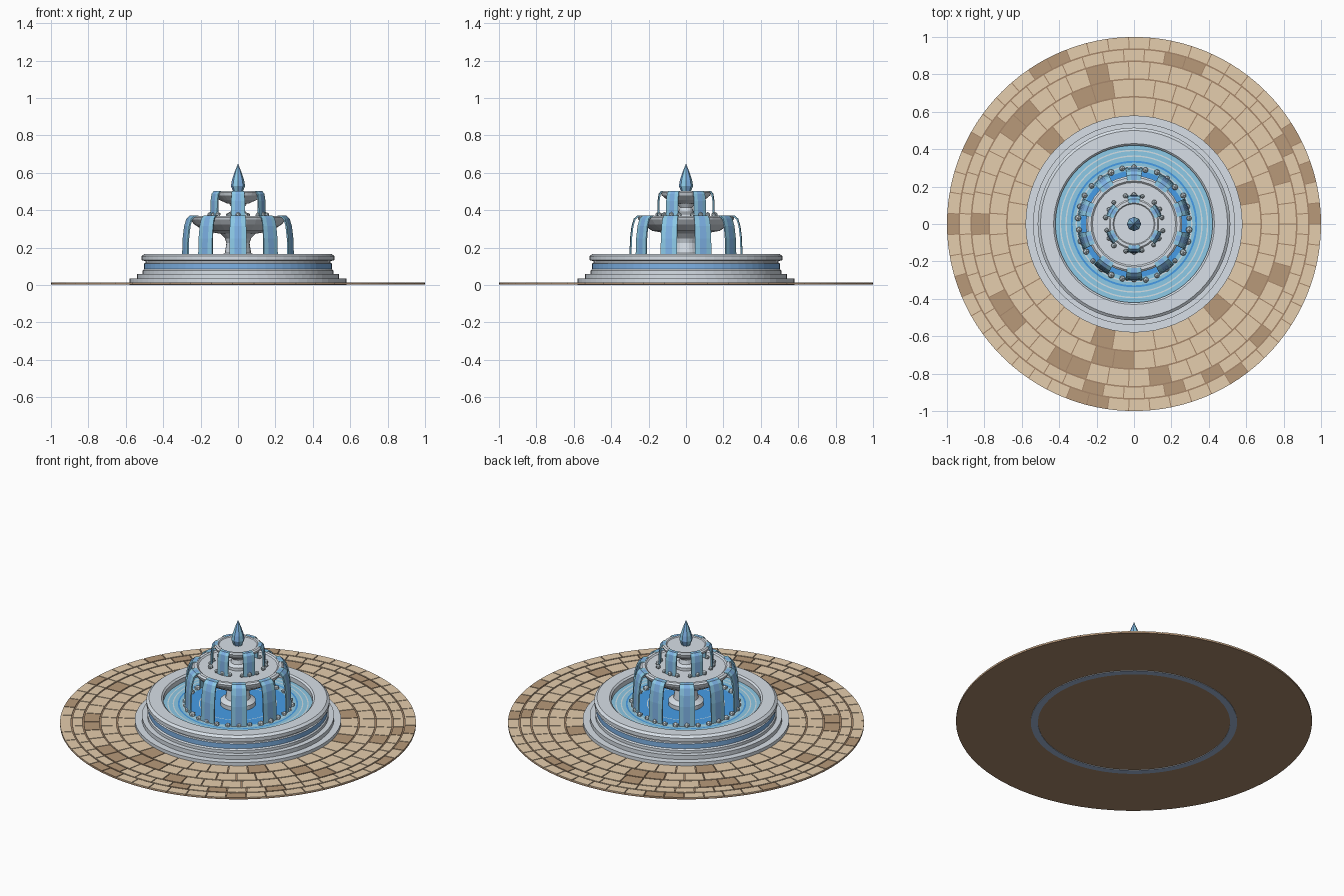
import bpy, bmesh, math, random
from math import cos, sin, pi, radians

if "Cube" in bpy.data.objects:
    bpy.data.objects.remove(bpy.data.objects["Cube"])

random.seed(4)


def material(name, rgb):
    m = bpy.data.materials.new(name)
    lin = [((c / 255 + 0.055) / 1.055) ** 2.4 for c in rgb]
    m.diffuse_color = (*lin, 1)
    m.use_nodes = True
    m.node_tree.nodes["Principled BSDF"].inputs["Base Color"].default_value = m.diffuse_color
    return m


STONE = material("pale stone", (215, 223, 231))
SLATE = material("blue stone", (160, 182, 214))
BAND = material("band blue", (126, 178, 230))
DEEP = material("deep water", (72, 160, 236))
LIGHT = material("light water", (148, 212, 243))
FOAM = material("foam", (224, 240, 248))
TAN = material("tan paving", (229, 205, 173))
BROWN = material("brown paving", (184, 154, 122))
JOINT = material("joint brown", (168, 136, 108))


def finish(name, bm, mats, normals=True):
    if normals:
        bmesh.ops.recalc_face_normals(bm, faces=bm.faces)
    me = bpy.data.meshes.new(name)
    bm.to_mesh(me)
    bm.free()
    for m in mats:
        me.materials.append(m)
    ob = bpy.data.objects.new(name, me)
    bpy.context.collection.objects.link(ob)
    return ob


def lathe(name, profile, sides, mats, rule=None, closed=False):
    """Spin (r, z) points about z; rule(segment, side) gives the material index."""
    bm = bmesh.new()
    rings = []
    for r, z in profile:
        if r < 1e-6:
            rings.append([bm.verts.new((0, 0, z))] * sides)
        else:
            rings.append([bm.verts.new((r * cos(2 * pi * i / sides), r * sin(2 * pi * i / sides), z))
                          for i in range(sides)])
    n = len(rings)
    for s in range(n if closed else n - 1):
        a, b = rings[s], rings[(s + 1) % n]
        for i in range(sides):
            j = (i + 1) % sides
            quad = list(dict.fromkeys((a[i], a[j], b[j], b[i])))
            f = bm.faces.new(quad)
            if rule:
                f.material_index = rule(s, i)
    return finish(name, bm, mats)


# Brown bed under the paving
lathe("paving_bed", [(0, 0.003), (1, 0.003), (1, 0.011), (0, 0.011)], 96, [JOINT])

# Paving stones in five rings, a few of them brown
bm = bmesh.new()
edges = [0.57, 0.68, 0.775, 0.87, 0.935, 1.0]
for k in range(5):
    r0, r1 = edges[k] + 0.004, edges[k + 1] - (0.004 if k < 4 else 0)
    count = round(2 * pi * (r0 + r1) / 2 / 0.11)
    for t in range(count):
        step = 2 * pi / count
        gap = 0.0025 / r0
        a0 = (t + 0.5 * (k % 2)) * step + gap
        a1 = a0 + step - 2 * gap
        angles = [a0, (a0 + a1) / 2, a1]
        outline = [(r0, a) for a in angles] + [(r1, a) for a in reversed(angles)]
        low = [bm.verts.new((r * cos(a), r * sin(a), 0.010)) for r, a in outline]
        top = [bm.verts.new((r * cos(a), r * sin(a), 0.015)) for r, a in outline]
        faces = [bm.faces.new(top)]
        for i in range(6):
            j = (i + 1) % 6
            faces.append(bm.faces.new((low[i], low[j], top[j], top[i])))
        idx = 1 if random.random() < 0.15 else 0
        for f in faces:
            f.material_index = idx
finish("paving_stones", bm, [TAN, BROWN])

# Basin: two steps, wall with painted band, rounded rim
basin = [(0.54, 0.0), (0.58, 0.0), (0.58, 0.035), (0.54, 0.035), (0.54, 0.06),
         (0.51, 0.06), (0.51, 0.078), (0.503, 0.085), (0.503, 0.115), (0.495, 0.118),
         (0.495, 0.128), (0.515, 0.133), (0.515, 0.155), (0.50, 0.167),
         (0.43, 0.167), (0.42, 0.158), (0.42, 0.05), (0.54, 0.02)]
lathe("basin", basin, 64, [STONE, BAND, SLATE],
      lambda s, i: {0: 2, 7: 1}.get(s, 0), closed=True)

# Pool surface with ripple rings
radii = [0.0, 0.215, 0.22, 0.285, 0.305, 0.312, 0.328, 0.338, 0.36, 0.367, 0.39, 0.397, 0.421]
tones = [0, 2, 0, 1, 2, 1, 0, 1, 2, 1, 2, 1]
lathe("pool_water", [(r, 0.13) for r in radii], 64, [DEEP, LIGHT, FOAM],
      lambda s, i: tones[s])

# Lower column and bowl
lathe("lower_column", [(0.10, 0.12), (0.10, 0.155), (0.07, 0.172), (0.062, 0.225),
                       (0.07, 0.25), (0.095, 0.275), (0.095, 0.29)], 24, [STONE])
lathe("lower_bowl", [(0, 0.275), (0.10, 0.275), (0.18, 0.29), (0.235, 0.325), (0.255, 0.35),
                     (0.258, 0.362), (0.248, 0.37), (0.23, 0.37), (0.222, 0.363), (0, 0.363)],
      32, [STONE])

# Upper column and bowl
lathe("upper_column", [(0.065, 0.36), (0.065, 0.38), (0.04, 0.39), (0.034, 0.415),
                       (0.05, 0.44), (0.05, 0.45)], 20, [STONE])
lathe("upper_bowl", [(0, 0.435), (0.055, 0.435), (0.10, 0.455), (0.13, 0.48), (0.135, 0.495),
                     (0.127, 0.502), (0.112, 0.502), (0.107, 0.497), (0, 0.497)], 32, [STONE])

# Water jet on top, with alternate facets
lathe("top_jet", [(0, 0.495), (0.024, 0.495), (0.038, 0.53), (0.033, 0.56), (0.018, 0.605),
                  (0, 0.65)], 8, [BAND, LIGHT], lambda s, i: i % 2)


def falls(name, count, offset, path, width):
    """Curved sheets of falling water: three stripes across each sheet."""
    bm = bmesh.new()
    for c in range(count):
        a = radians(offset) + 2 * pi * c / count
        rows = []
        for r, z in path:
            row = []
            for u in (-0.5, -0.2, 0.2, 0.5):
                b = a + u * width / path[-1][0]
                row.append(bm.verts.new((r * cos(b), r * sin(b), z)))
            rows.append(row)
        for p, q in zip(rows, rows[1:]):
            for i in range(3):
                f = bm.faces.new((p[i], q[i], q[i + 1], p[i + 1]))
                f.material_index = 0 if i == 1 else 1
    ob = finish(name, bm, [BAND, LIGHT], normals=False)
    mod = ob.modifiers.new("thickness", 'SOLIDIFY')
    mod.thickness = 0.008
    mod.offset = -1


def foam(name, count, offset, spread, radius, z, size):
    """Three drops of spray at the foot of each fall."""
    bm = bmesh.new()
    for c in range(count):
        for k in (-1, 0, 1):
            a = radians(offset + 360 * c / count + k * spread)
            new = bmesh.ops.create_icosphere(bm, subdivisions=1,
                                             radius=size * random.uniform(0.85, 1.15))["verts"]
            rr = radius + random.uniform(-0.006, 0.006)
            bmesh.ops.translate(bm, verts=new, vec=(rr * cos(a), rr * sin(a), z))
    finish(name, bm, [FOAM])


falls("lower_falls", 10, 18,
      [(0.235, 0.371), (0.262, 0.371), (0.28, 0.355), (0.292, 0.315), (0.30, 0.25), (0.304, 0.125)],
      0.092)
foam("lower_spray", 10, 18, 12, 0.30, 0.135, 0.017)
falls("upper_falls", 6, 30,
      [(0.115, 0.503), (0.135, 0.503), (0.147, 0.488), (0.153, 0.45), (0.155, 0.365)], 0.075)
foam("upper_spray", 6, 30, 17, 0.153, 0.376, 0.014)
